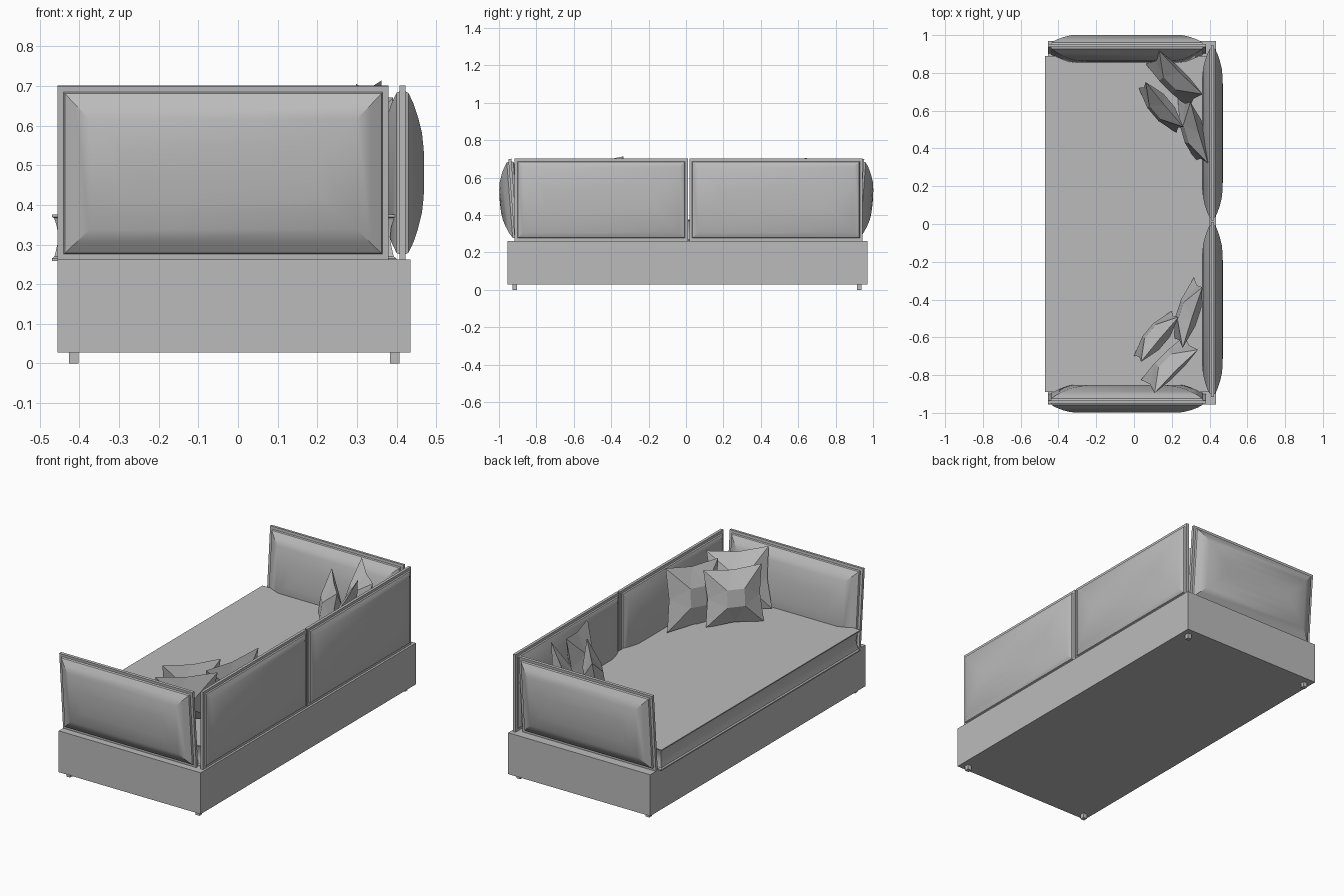
import bpy, bmesh
from math import radians
from mathutils import Matrix, Vector

if "Cube" in bpy.data.objects:
    bpy.data.objects.remove(bpy.data.objects["Cube"], do_unlink=True)

grey = bpy.data.materials.new("plain grey")
grey.use_nodes = True
grey.diffuse_color = (0.5, 0.5, 0.5, 1)
grey.node_tree.nodes["Principled BSDF"].inputs["Base Color"].default_value = (0.5, 0.5, 0.5, 1)


def finish(name, bm, matrix=Matrix(), smooth=False):
    bmesh.ops.recalc_face_normals(bm, faces=bm.faces)
    mesh = bpy.data.meshes.new(name)
    bm.to_mesh(mesh)
    bm.free()
    mesh.materials.append(grey)
    obj = bpy.data.objects.new(name, mesh)
    obj.matrix_world = matrix
    bpy.context.collection.objects.link(obj)
    if smooth:
        bpy.ops.object.select_all(action="DESELECT")
        obj.select_set(True)
        bpy.context.view_layer.objects.active = obj
        bpy.ops.object.shade_smooth_by_angle(angle=radians(30))
    return obj


def loft(name, width, depth, profile, matrix=Matrix(), smooth=False):
    """Stack rectangles along local z; profile holds (inset, height)."""
    bm = bmesh.new()
    rings = []
    for inset, z in profile:
        w, d = width / 2 - inset, depth / 2 - inset
        rings.append([bm.verts.new((sx * w, sy * d, z))
                      for sx, sy in ((-1, -1), (1, -1), (1, 1), (-1, 1))])
    for low, high in zip(rings, rings[1:]):
        for i in range(4):
            j = (i + 1) % 4
            bm.faces.new((low[i], low[j], high[j], high[i]))
    bm.faces.new(rings[0])
    bm.faces.new(rings[-1])
    return finish(name, bm, matrix, smooth)


def box(name, x0, x1, y0, y1, z0, z1):
    place = Matrix.Translation(((x0 + x1) / 2, (y0 + y1) / 2, 0))
    return loft(name, x1 - x0, y1 - y0, [(0, z0), (0, z1)], place)


def padded_panel(name, width, bulge, frame):
    """Upright board, local z being its normal, with a puffed pad on each side."""
    height, half = 0.44, 0.008
    loft(name + "_board", width, height, [(0, -half), (0, half)], frame)
    swell = [(0.015, 0), (0.018, 0.15), (0.045, 0.42), (0.08, 0.67),
             (0.12, 0.88), (0.16, 0.97), (0.205, 1)]
    for side, sign in (("outer", 1), ("inner", -1)):
        pts = [(inset, sign * (half + bulge * t)) for inset, t in swell]
        loft(f"{name}_{side}_pad", width, height, pts, frame, True)


def pillow(name, centre, angle, lean, roll, size, sign):
    """Square cushion with pinched corners and a raised middle on both faces."""
    bm = bmesh.new()
    h, mid = size / 2, size * 0.45
    rim = [bm.verts.new(p) for p in (
        (-h, -h, 0), (0, -mid, 0), (h, -h, 0), (mid, 0, 0),
        (h, h, 0), (0, mid, 0), (-h, h, 0), (-mid, 0, 0))]
    for face in (1, -1):
        top = [bm.verts.new((sx * h * 0.3, sy * h * 0.3, face * 0.05))
               for sx, sy in ((-1, -1), (1, -1), (1, 1), (-1, 1))]
        bm.faces.new(top)
        for i in range(4):
            a, m, b = rim[2 * i], rim[2 * i + 1], rim[(2 * i + 2) % 8]
            j = (i + 1) % 4
            bm.faces.new((a, m, top[i]))
            bm.faces.new((m, top[j], top[i]))
            bm.faces.new((m, b, top[j]))
    turn = (Matrix.Rotation(radians(sign * angle), 4, "Z")
            @ Matrix.Rotation(radians(90 + sign * lean), 4, "X")
            @ Matrix.Rotation(radians(sign * roll), 4, "Z"))
    finish(name, bm, Matrix.Translation(centre) @ turn)


# Base and feet
box("base", -0.455, 0.435, -0.955, 0.97, 0.028, 0.262)
for x, side in ((-0.415, "open"), (0.395, "back")):
    for y, end in ((-0.915, "front"), (0.925, "rear")):
        box(f"{side}_{end}_foot", x - 0.012, x + 0.012, y - 0.012, y + 0.012, 0, 0.03)

# Mattress with piped edges and hollow sides
loft("mattress", 0.87, 1.78,
     [(0, 0.258), (0, 0.265), (0.007, 0.27), (0.014, 0.3), (0.016, 0.32),
      (0.013, 0.345), (0.006, 0.367), (0, 0.37), (0, 0.376)],
     Matrix.Translation((-0.035, 0, 0)), True)

# Back panels along the long side
upright_x = Matrix(((0, 0, 1, 0), (1, 0, 0, 0), (0, 1, 0, 0), (0, 0, 0, 1)))
for name, y in (("front_back_panel", -0.453), ("rear_back_panel", 0.481)):
    padded_panel(name, 0.926, 0.047, Matrix.Translation((0.415, y, 0.481)) @ upright_x)

# End panels, leaning outwards
for name, y, sign in (("front_end_panel", -0.925, -1), ("rear_end_panel", 0.928, 1)):
    frame = (Matrix.Translation((-0.0375, y, 0.481))
             @ Matrix.Rotation(radians(-sign * 4.5), 4, "X")
             @ Matrix.Rotation(radians(-sign * 90), 4, "X"))
    padded_panel(name, 0.835, 0.063, frame)

# Loose pillows in both back corners
layout = (("corner", 0.188, 0.745, 0.54, 45, 18, 0, 0.325),
          ("small", 0.118, 0.595, 0.525, 50, 9, 0, 0.31),
          ("back", 0.287, 0.47, 0.53, 73, 10, 6, 0.34))
for kind, x, y, z, angle, lean, roll, size in layout:
    pillow(f"front_{kind}_pillow", Vector((x, -y, z)), angle, lean, roll, size, 1)
    pillow(f"rear_{kind}_pillow", Vector((x + 0.025, y + 0.022, z - 0.008)),
           -angle + 180, lean, roll, size, 1)
